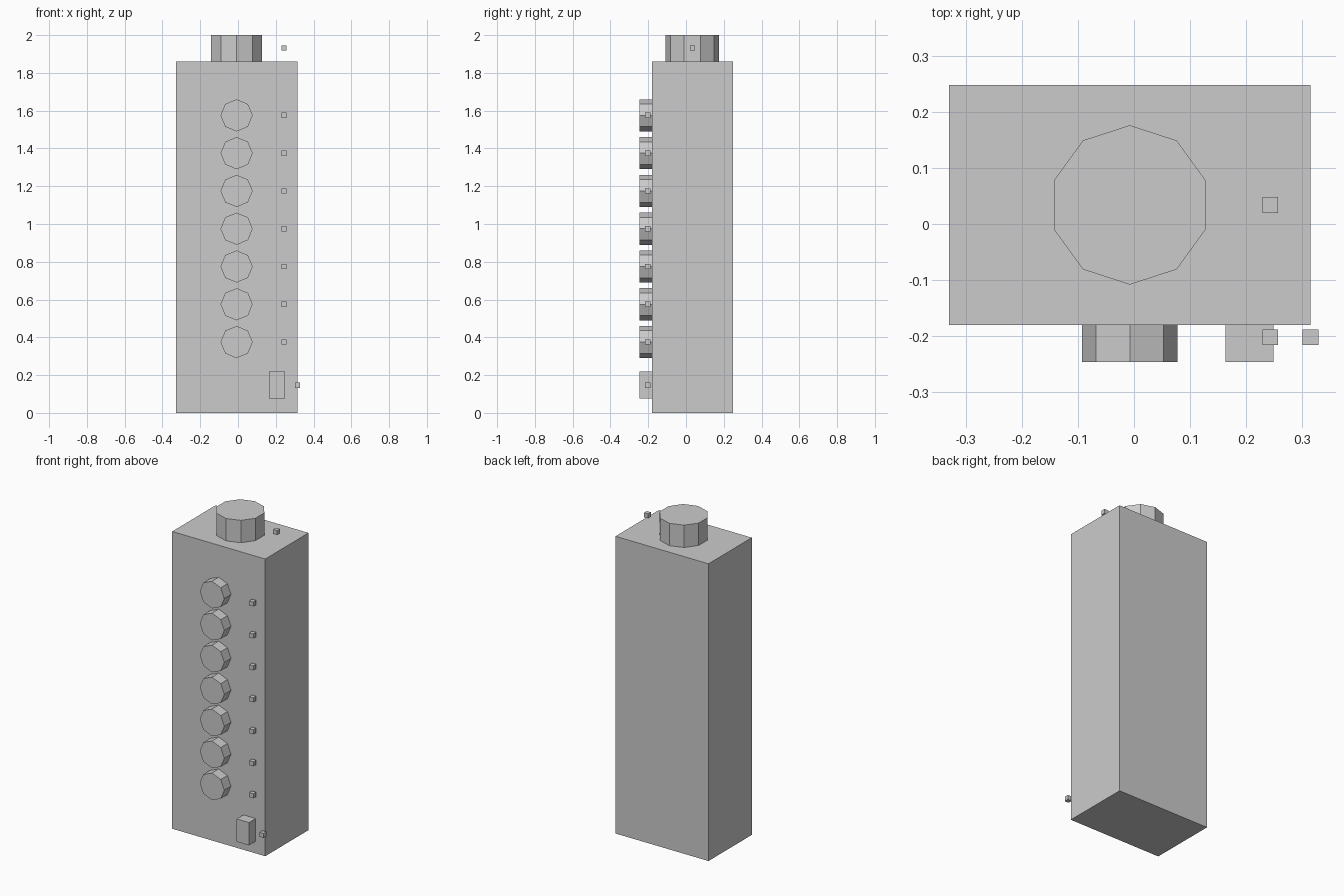
import bpy
import math

cube = bpy.data.objects.get("Cube")
if cube:
    bpy.data.objects.remove(cube, do_unlink=True)

GREY = (0.6, 0.6, 0.6, 1)
grey = bpy.data.materials.new("light_grey")
grey.use_nodes = True
grey.diffuse_color = GREY
grey.node_tree.nodes["Principled BSDF"].inputs["Base Color"].default_value = GREY


def finish(name):
    obj = bpy.context.object
    obj.name = name
    obj.data.materials.append(grey)
    return obj


def box(name, centre, size):
    bpy.ops.mesh.primitive_cube_add(size=1, location=centre)
    obj = finish(name)
    obj.scale = size
    bpy.ops.object.transform_apply(location=False, rotation=False, scale=True)


def prism(name, sides, radius, depth, centre, tilt=0):
    bpy.ops.mesh.primitive_cylinder_add(vertices=sides, radius=radius, depth=depth,
                                        location=centre, rotation=(tilt, 0, 0))
    finish(name)


MID_X, MID_Y = -0.0075, 0.034
FRONT_Y = -0.18
MARK = (0.028, 0.028, 0.028)

# Tall cabinet
box("cabinet", (MID_X, MID_Y, 0.93), (0.644, 0.428, 1.86))

# Ten-sided cap on top, with its floating marker
prism("top_cap", 10, 0.142, 0.14, (MID_X, MID_Y, 1.93))
box("cap_marker", (0.243, MID_Y, 1.932), MARK)

# Column of eight-sided buttons, each with a floating marker beside it
for i in range(7):
    z = 0.375 + 0.2 * i
    prism(f"button_{i + 1}", 8, 0.085, 0.066, (MID_X, FRONT_Y - 0.033, z), math.pi / 2)
    box(f"button_marker_{i + 1}", (0.243, -0.202, z), MARK)

# Small block near the foot, with its marker
box("lower_block", (0.206, FRONT_Y - 0.033, 0.147), (0.085, 0.066, 0.143))
box("block_marker", (0.3145, -0.202, 0.146), MARK)
